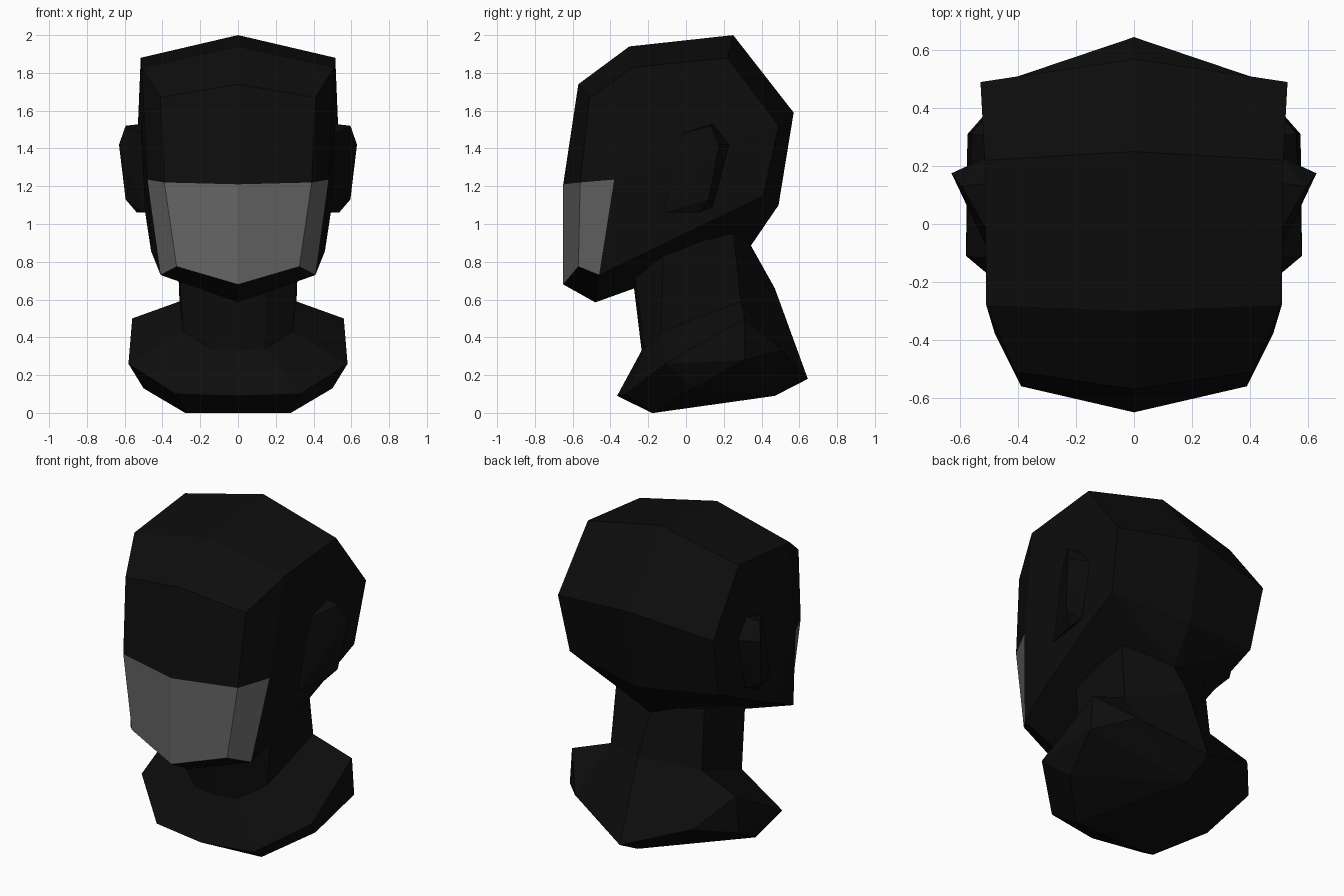
import bpy
import bmesh
from mathutils import Vector

default_cube = bpy.data.objects.get("Cube")
if default_cube:
    bpy.data.objects.remove(default_cube, do_unlink=True)


def make_material(name, level):
    material = bpy.data.materials.new(name)
    material.use_nodes = True
    colour = (level, level, level, 1)
    material.diffuse_color = colour
    material.node_tree.nodes["Principled BSDF"].inputs["Base Color"].default_value = colour
    return material


black = make_material("matte black", 0.004)
grey = make_material("mask grey", 0.13)


def point(values, side=1):
    """Points are given in hundredths of a unit."""
    x, y, z = values
    return Vector((side * x, y, z)) / 100


def finish(name, bm, materials):
    bmesh.ops.recalc_face_normals(bm, faces=bm.faces[:])
    mesh = bpy.data.meshes.new(name)
    bm.to_mesh(mesh)
    bm.free()
    for material in materials:
        mesh.materials.append(material)
    obj = bpy.data.objects.new(name, mesh)
    bpy.context.collection.objects.link(obj)
    return obj


def symmetric_shell(name, points, panels, materials, accent=()):
    """Build both halves from named points, then weld the centre line."""
    bm = bmesh.new()
    for side in (1, -1):
        verts = {key: bm.verts.new(point(p, side)) for key, p in points.items()}
        for panel in panels + list(accent):
            face = bm.faces.new([verts[key] for key in panel.split()])
            face.material_index = int(panel in accent)
    bmesh.ops.remove_doubles(bm, verts=bm.verts[:], dist=0.0001)
    return finish(name, bm, materials)


# Head: centre-line profile and the matching side corners
head_points = dict(
    chin_front=(0, -65, 68), nose=(0, -65, 121), brow=(0, -57, 174),
    top_front=(0, -30, 194), top_back=(0, 25, 200), back=(0, 57, 159),
    nape=(0, 49, 110), skull_base=(0, 34, 88), chin_under=(0, -48, 58.5),
    mask_low=(32.5, -57, 77.5), mask_high=(39, -56, 122),
    cheek_low=(41, -46, 73), cheek_high=(48, -38, 123.5),
    temple=(41, -51, 167), crown_front=(51, -28, 183), crown_back=(51.5, 22, 188),
    rear_side=(53, 49, 152), rear_low=(50.5, 41, 115), jaw=(46, -20, 85.5),
)
head_panels = [
    # forehead, crown and back
    "nose brow temple mask_high",
    "mask_high temple crown_front cheek_high",
    "brow top_front crown_front temple",
    "top_front top_back crown_back crown_front",
    "top_back back rear_side crown_back",
    "back nape rear_low rear_side",
    # side of the head
    "cheek_high crown_front crown_back rear_side",
    "cheek_high rear_side rear_low jaw",
    "cheek_high jaw cheek_low",
    # underside
    "chin_front mask_low cheek_low chin_under",
    "chin_under cheek_low jaw skull_base",
    "skull_base jaw rear_low",
    "skull_base rear_low nape",
]
# Mask panels wrap around the lower face
mask_panels = [
    "chin_front nose mask_high mask_low",
    "mask_low mask_high cheek_high cheek_low",
]
symmetric_shell("head", head_points, head_panels, [black, grey], mask_panels)

# Neck flaring into a tilted shoulder base
bust_points = dict(
    neck_top_front=(0, -28, 70), neck_top_bend=(15, -27, 72),
    neck_top_side=(32, -12, 86), neck_top_rear=(30, 25, 95), neck_top_back=(0, 33, 91),
    neck_front=(0, -23.5, 33), neck_bend=(14, -22, 34),
    neck_side=(29, -13, 43), neck_rear=(31, 29, 59), neck_back=(0, 47, 66),
    chest=(0, -36.5, 9), chest_corner=(33, -32, 10), arm_front=(58, -11, 26),
    shoulder=(56, 31, 50), arm_rear=(57.5, 31, 28), arm_low=(50, 4, 13),
    back_corner=(40, 51, 33), back_edge=(0, 64.5, 18),
    base_front=(0, -18, 0), base_side=(28, -17, 0), base_back=(0, 47, 9),
)
bust_panels = [
    # neck
    "neck_top_front neck_top_bend neck_bend neck_front",
    "neck_top_bend neck_top_side neck_side neck_bend",
    "neck_top_side neck_top_rear neck_rear neck_side",
    "neck_top_rear neck_top_back neck_back neck_rear",
    "neck_top_front neck_top_bend neck_top_side neck_top_rear neck_top_back",
    # chest, shoulders and back
    "neck_front neck_bend chest_corner chest",
    "neck_bend neck_side arm_front chest_corner",
    "neck_side neck_rear shoulder arm_front",
    "neck_rear neck_back back_edge back_corner",
    "neck_rear back_corner shoulder",
    "back_corner shoulder arm_rear",
    "arm_front shoulder arm_rear",
    "arm_front arm_rear arm_low",
    # bevelled lower rim and underside
    "chest_corner arm_front arm_low",
    "chest_corner arm_low base_side",
    "chest chest_corner base_side base_front",
    "base_front base_side base_back",
    "base_side arm_low base_back",
    "arm_low arm_rear base_back",
    "arm_rear back_corner base_back",
    "back_corner back_edge base_back",
]
symmetric_shell("neck_and_shoulders", bust_points, bust_panels, [black])

# Ears: wedges flush at the front and raised along the rear ridge
ear_ridge = [(59.5, 13, 152), (63, 17.5, 142), (59.5, 12, 113)]
ear_rear = [(51, 14, 153), (51, 23, 142), (50, 14, 109)]
ear_front = [(51, -2, 148), (50, -2, 130), (49, -12, 106), (53.5, 7, 106)]
ear_bm = bmesh.new()
for values in ear_ridge + ear_rear + ear_front:
    ear_bm.verts.new(point(values))
hull = bmesh.ops.convex_hull(ear_bm, input=ear_bm.verts[:])
loose = [v for v in ear_bm.verts if not v.link_faces]
bmesh.ops.delete(ear_bm, geom=loose, context="VERTS")
ears = finish("ears", ear_bm, [black])
ears.modifiers.new("mirror", "MIRROR").use_mirror_merge = False
